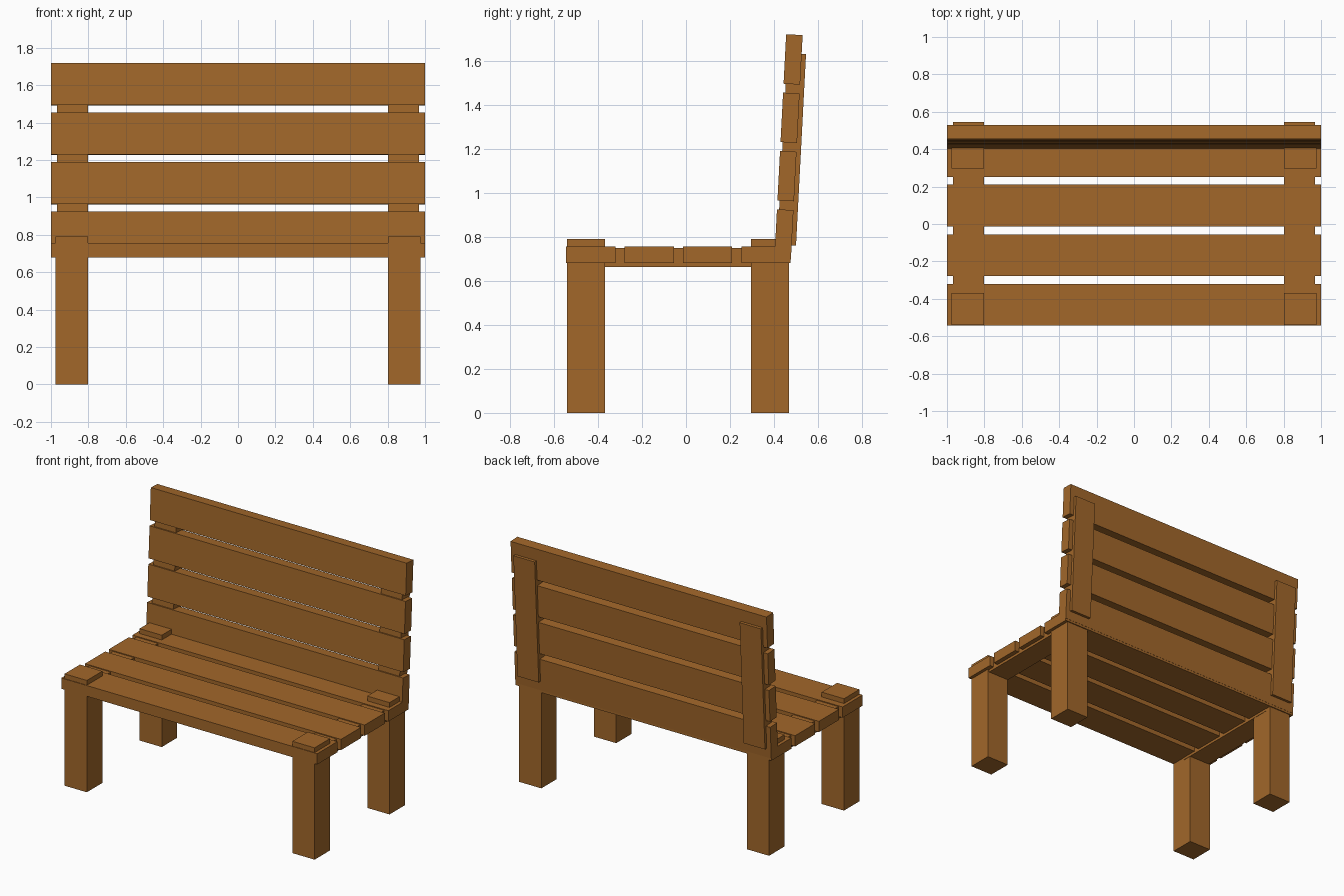
import bpy
import bmesh
import math
from mathutils import Matrix

if "Cube" in bpy.data.objects:
    bpy.data.objects.remove(bpy.data.objects["Cube"])

wood = bpy.data.materials.new("wood")
wood.diffuse_color = (0.36, 0.136, 0.023, 1)
wood.use_nodes = True
wood.node_tree.nodes["Principled BSDF"].inputs["Base Color"].default_value = wood.diffuse_color
TILT = math.radians(-3)


def box(name, center, size, tilt=0.0):
    mesh = bpy.data.meshes.new(name)
    bm = bmesh.new()
    bmesh.ops.create_cube(bm, size=1, matrix=Matrix.Diagonal((*size, 1)))
    bm.to_mesh(mesh)
    bm.free()
    mesh.materials.append(wood)
    ob = bpy.data.objects.new(name, mesh)
    ob.location = center
    ob.rotation_euler.x = tilt
    bpy.context.collection.objects.link(ob)
    return ob


# Seat slats and leaning back slats
for i in range(4):
    box(f"seat_slat_{i + 1}", (0, -0.432 + 0.265 * i, 0.718), (2, 0.224, 0.076))
    d = 0.265 * i
    box(f"back_slat_{i + 1}",
        (0, 0.4865 + d * math.tan(TILT), 1.6055 - d), (2, 0.075, 0.225), TILT)

for side, s in (("left", -1), ("right", 1)):
    # Legs poke slightly through the seat
    box(f"front_leg_{side}", (s * 0.89, -0.454, 0.395), (0.174, 0.172, 0.79))
    box(f"back_leg_{side}", (s * 0.89, 0.382, 0.395), (0.174, 0.172, 0.79))
    # Support under the seat and strap behind the back
    box(f"seat_support_{side}", (s * 0.884, 0, 0.706), (0.166, 0.87, 0.088))
    box(f"back_support_{side}", (s * 0.884, 0.48, 1.197), (0.166, 0.085, 0.87), TILT)
